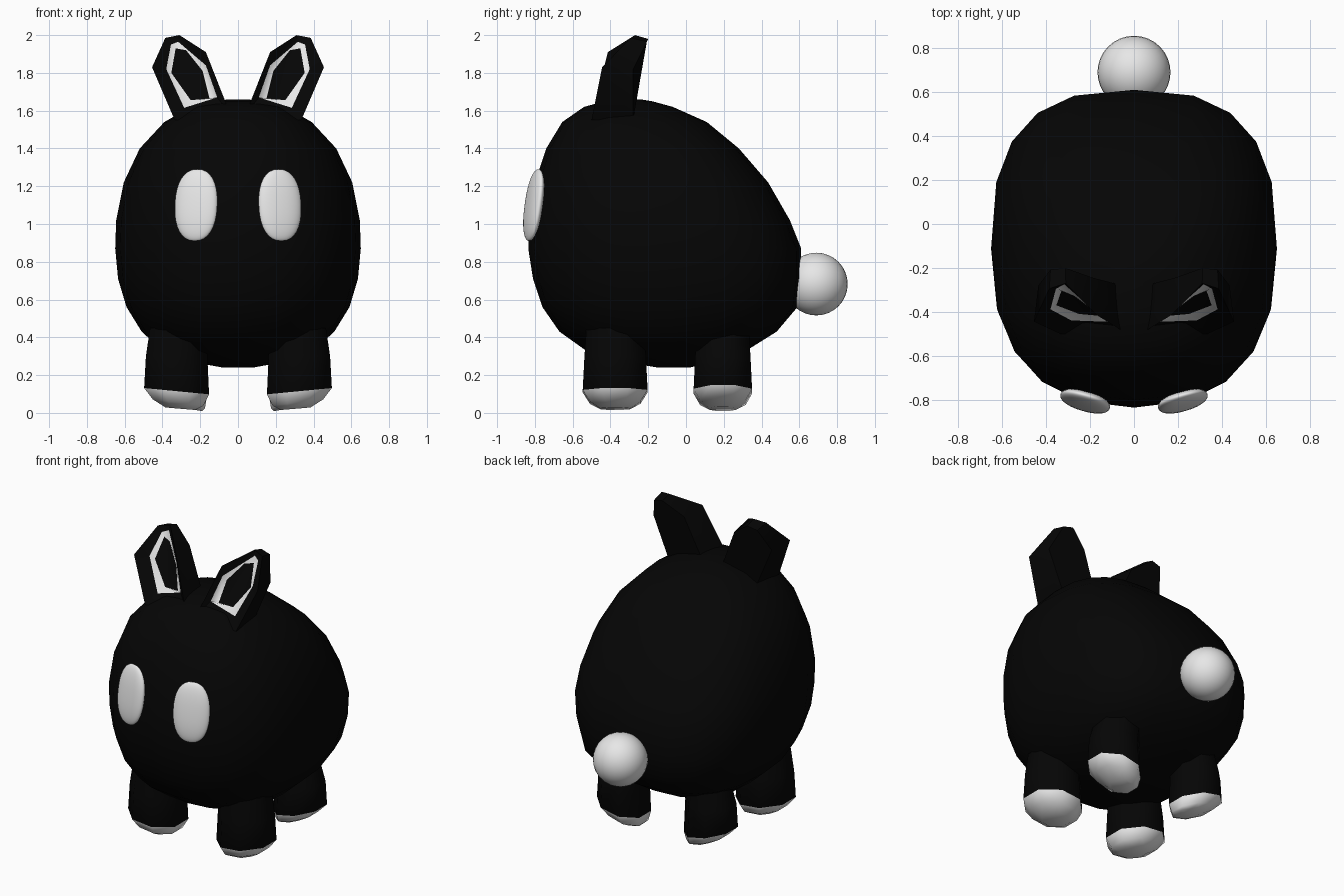
import bpy
import bmesh
from math import sin, cos, pi, radians, copysign

default_cube = bpy.data.objects.get("Cube")
if default_cube:
    bpy.data.objects.remove(default_cube, do_unlink=True)


def make_material(name, value):
    material = bpy.data.materials.new(name)
    material.use_nodes = True
    colour = (value, value, value, 1)
    material.diffuse_color = colour
    material.node_tree.nodes["Principled BSDF"].inputs["Base Color"].default_value = colour
    return material


BLACK = make_material("soft black", 0.0016)
WHITE = make_material("white", 0.8)


def smooth(obj, angle):
    bpy.ops.object.select_all(action="DESELECT")
    obj.select_set(True)
    bpy.context.view_layer.objects.active = obj
    bpy.ops.object.shade_smooth_by_angle(angle=radians(angle))


def loft(name, rings, white_bands=(), angle=60):
    """Bridge equal rings of points and close both ends; chosen bands are white."""
    bm = bmesh.new()
    loops = [[bm.verts.new(point) for point in ring] for ring in rings]
    count = len(loops[0])
    for band, (low, high) in enumerate(zip(loops, loops[1:])):
        for i in range(count):
            j = (i + 1) % count
            face = bm.faces.new((low[i], low[j], high[j], high[i]))
            face.material_index = int(band in white_bands)
    start = bm.faces.new(loops[0])
    start.material_index = int("start" in white_bands)
    bm.faces.new(loops[-1])
    bmesh.ops.recalc_face_normals(bm, faces=bm.faces)
    mesh = bpy.data.meshes.new(name)
    bm.to_mesh(mesh)
    bm.free()
    mesh.materials.append(BLACK)
    mesh.materials.append(WHITE)
    obj = bpy.data.objects.new(name, mesh)
    bpy.context.collection.objects.link(obj)
    smooth(obj, angle)


def squash(value, power):
    return copysign(abs(value) ** (2 / power), value)


def oval(z, front, back, half_width, count=20):
    """Horizontal squared oval, fuller towards the back."""
    points = []
    for i in range(count):
        c, s = cos(2 * pi * i / count), sin(2 * pi * i / count)
        power = 2.7 if s > 0 else 2.4
        points.append((squash(c, power) * half_width,
                       squash(s, power) * (back - front) / 2 + (front + back) / 2, z))
    return points


# Egg-shaped body: height, front, back, half width
body_profile = [
    (0.24, -0.15, 0.02, 0.08), (0.265, -0.30, 0.12, 0.22),
    (0.33, -0.53, 0.32, 0.40), (0.43, -0.67, 0.48, 0.51),
    (0.56, -0.76, 0.59, 0.59), (0.71, -0.81, 0.61, 0.635),
    (0.87, -0.835, 0.61, 0.65), (1.02, -0.83, 0.55, 0.645),
    (1.22, -0.80, 0.435, 0.605), (1.40, -0.74, 0.28, 0.52),
    (1.54, -0.655, 0.11, 0.39), (1.62, -0.54, -0.07, 0.25),
    (1.65, -0.43, -0.18, 0.12), (1.66, -0.34, -0.24, 0.05),
]
loft("body", [oval(*row) for row in body_profile], angle=75)


# Legs with rounded white soles that rise towards the outside
def leg(name, sign, x, y, size, tilt, shift):
    # height, radius, share of the tilt, share of the inward shift
    rows = [(0.022, 0.085, 0.4, 1), (0.055, 0.145, 1, 0.4), (0.115, 0.186, 1, 0),
            (0.3, 0.176, 0, 0), (0.45, 0.165, 0, 0.6)]
    rings = []
    for z, radius, tilt_share, shift_share in rows:
        ring = []
        for i in range(8):
            a = 2 * pi * (i + 0.5) / 8
            outward = x + size * radius * cos(a) - shift * shift_share
            ring.append((sign * outward, y + size * radius * sin(a),
                         z + tilt * tilt_share * cos(a)))
        rings.append(ring)
    loft(name, rings, ("start", 0, 1), 50)


# Ears: a tapered shell with a shallow hollow, white walls and a black floor
outer = [(0.04, 1.58), (0.17, 1.91), (0.31, 2.0), (0.385, 1.985), (0.455, 1.83), (0.335, 1.55)]
opening = [(0.11, 1.67), (0.17, 1.84), (0.317, 1.965), (0.355, 1.95), (0.38, 1.82), (0.285, 1.615)]
floor = [(0.15, 1.66), (0.187, 1.81), (0.275, 1.92), (0.33, 1.93), (0.353, 1.80), (0.25, 1.655)]
back = [(0.05, 1.57), (0.185, 1.89), (0.312, 1.98), (0.38, 1.965), (0.435, 1.82), (0.32, 1.55)]


def front_y(z):
    if z < 1.9:
        return -0.43 - 0.2 * (1.9 - z)
    return -0.43 + 1.6 * (z - 1.9)


def ear(name, sign):
    rings = [[(sign * x, front_y(z) + 0.065 + 0.1 * (x - 0.2), z) for x, z in floor],
             [(sign * x, front_y(z) + 0.04 + 0.1 * (x - 0.2), z) for x, z in opening],
             [(sign * x, front_y(z), z) for x, z in outer],
             [(sign * x, -0.28 + max(0, z - 1.82) * 0.5, z) for x, z in back]]
    loft(name, rings, (0,), 45)


# Eyes and tail
def ball(name, location, scale, rotation=(0, 0, 0), power=2):
    bpy.ops.mesh.primitive_uv_sphere_add(segments=32, ring_count=16, radius=1,
                                         location=location, rotation=rotation)
    obj = bpy.context.object
    obj.name = name
    obj.scale = scale
    for vert in obj.data.vertices:
        vert.co.x = squash(vert.co.x, power)
        vert.co.z = squash(vert.co.z, power)
    obj.data.materials.append(WHITE)
    smooth(obj, 60)


for side, sign in (("left", 1), ("right", -1)):
    leg("front_leg_" + side, sign, 0.325, -0.375, 1, 0.018, 0.02)
    leg("back_leg_" + side, sign, 0.32, 0.195, 0.9, 0.035, 0.06)
    ear("ear_" + side, sign)
    ball("eye_" + side, (sign * 0.222, -0.806, 1.1), (0.117, 0.036, 0.192),
         (radians(-8), 0, sign * radians(16)), 2.3)
ball("tail", (0, 0.69, 0.682), (0.166, 0.166, 0.166))
